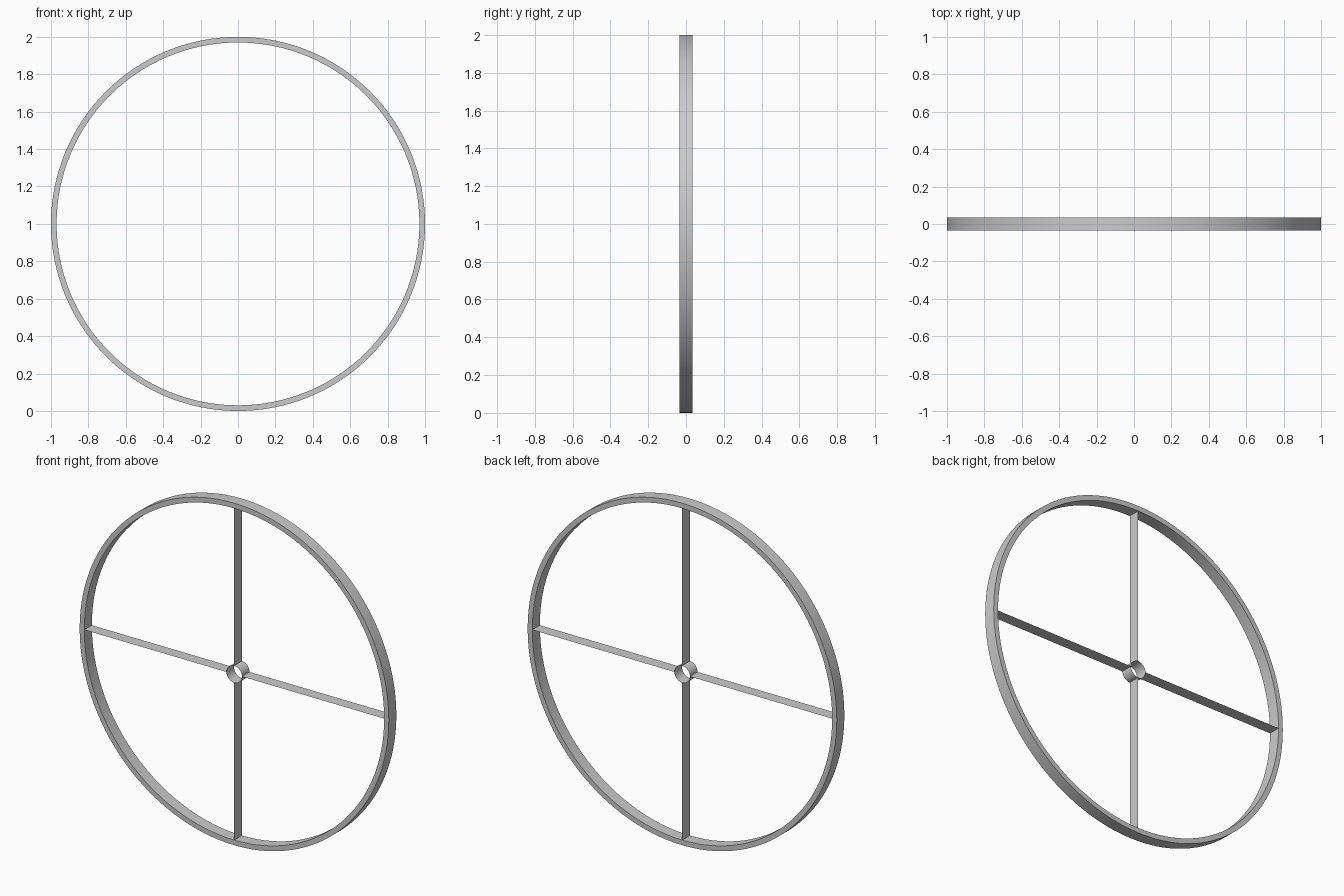
import bpy
import bmesh
from math import cos, sin, pi, radians

cube = bpy.data.objects.get("Cube")
if cube:
    bpy.data.objects.remove(cube, do_unlink=True)

CENTRE_Z = 1.0
HALF_WIDTH = 0.035
RIM_OUTER, RIM_INNER = 1.0, 0.97
HUB_RADIUS = 0.05

grey = bpy.data.materials.new("plain_grey")
grey.use_nodes = True
colour = (0.6, 0.6, 0.6, 1)
grey.diffuse_color = colour
grey.node_tree.nodes["Principled BSDF"].inputs["Base Color"].default_value = colour


def add_object(name, bm, smooth=False):
    mesh = bpy.data.meshes.new(name)
    bm.to_mesh(mesh)
    bm.free()
    mesh.materials.append(grey)
    obj = bpy.data.objects.new(name, mesh)
    obj.location.z = CENTRE_Z
    bpy.context.collection.objects.link(obj)
    if smooth:
        bpy.ops.object.select_all(action="DESELECT")
        obj.select_set(True)
        bpy.context.view_layer.objects.active = obj
        bpy.ops.object.shade_smooth_by_angle(angle=radians(30))
    return obj


def lathe(name, profile, segments, closed):
    """Turn a (radius, y) profile around the y axis."""
    bm = bmesh.new()
    rings = []
    for i in range(segments):
        a = 2 * pi * i / segments
        rings.append([bm.verts.new((r * cos(a), y, r * sin(a))) for r, y in profile])
    count = len(profile)
    for i in range(segments):
        here, after = rings[i], rings[(i + 1) % segments]
        for j in range(count if closed else count - 1):
            k = (j + 1) % count
            bm.faces.new((here[j], here[k], after[k], after[j]))
    if closed:
        bmesh.ops.recalc_face_normals(bm, faces=bm.faces)
    return add_object(name, bm, smooth=True)


# Rim: a flat band with a rectangular section
lathe("rim", [(RIM_OUTER, -HALF_WIDTH), (RIM_OUTER, HALF_WIDTH),
              (RIM_INNER, HALF_WIDTH), (RIM_INNER, -HALF_WIDTH)], 128, True)

# Hub: a thin open sleeve
lathe("hub", [(HUB_RADIUS, HALF_WIDTH), (HUB_RADIUS, -HALF_WIDTH)], 32, False)

# Spokes: four paper-thin strips from hub to rim
for i, side in enumerate(("left", "top", "right", "bottom")):
    bm = bmesh.new()
    corners = [(HUB_RADIUS, -HALF_WIDTH), (RIM_INNER, -HALF_WIDTH),
               (RIM_INNER, HALF_WIDTH), (HUB_RADIUS, HALF_WIDTH)]
    bm.faces.new([bm.verts.new((x, y, 0)) for x, y in corners])
    spoke = add_object(side + "_spoke", bm)
    spoke.rotation_euler.y = -i * pi / 2
